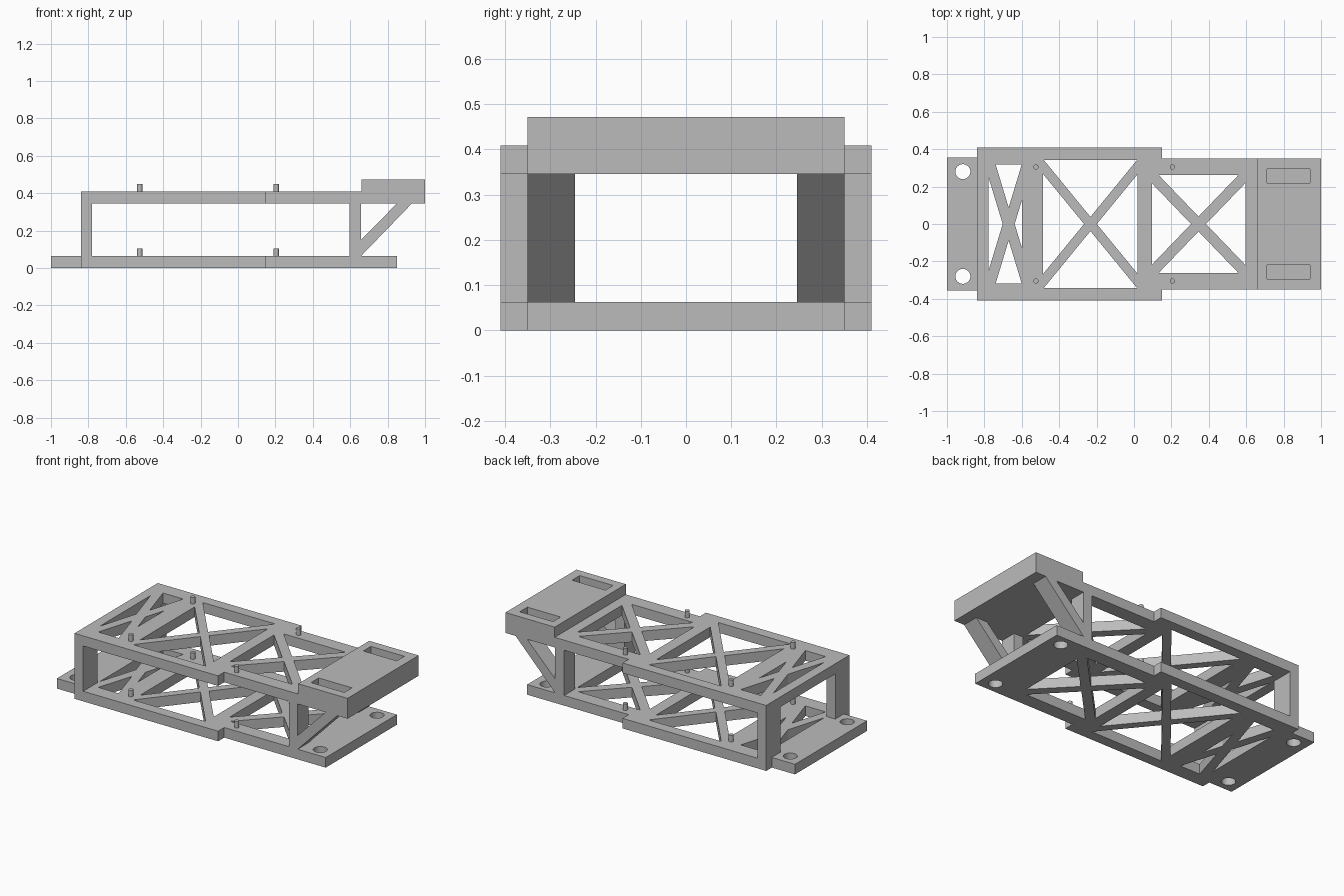
import bpy
import bmesh
import math

cube = bpy.data.objects.get("Cube")
if cube:
    bpy.data.objects.remove(cube)

GREY = (0.5, 0.5, 0.5, 1)
grey = bpy.data.materials.new("plain grey")
grey.use_nodes = True
grey.diffuse_color = GREY
grey.node_tree.nodes["Principled BSDF"].inputs["Base Color"].default_value = GREY

T = 0.063                 # plate thickness
TOP = 0.345               # underside of upper plate
WIDE, NARROW = 0.41, 0.35  # half widths
BACK, STEP, FRONT = -0.84, 0.15, 0.66


def add(name, mesh):
    mesh.materials.clear()
    mesh.materials.append(grey)
    obj = bpy.data.objects.new(name, mesh)
    bpy.context.collection.objects.link(obj)
    return obj


def box(name, x, y, z):
    bm = bmesh.new()
    bmesh.ops.create_cube(bm, size=1)
    for v in bm.verts:
        for i, (a, b) in enumerate((x, y, z)):
            v.co[i] = b if v.co[i] > 0 else a
    mesh = bpy.data.meshes.new(name)
    bm.to_mesh(mesh)
    bm.free()
    return add(name, mesh)


def slab(name, loops, z, thickness):
    """Extrude an outline; the loops after the first become holes."""
    curve = bpy.data.curves.new(name, "CURVE")
    curve.dimensions = "2D"
    curve.fill_mode = "BOTH"
    curve.extrude = thickness / 2
    for loop in loops:
        s = curve.splines.new("POLY")
        s.points.add(len(loop) - 1)
        s.use_cyclic_u = True
        for p, (x, y) in zip(s.points, loop):
            p.co = (x, y, 0, 1)
    temp = bpy.data.objects.new("temp", curve)
    bpy.context.collection.objects.link(temp)
    bpy.context.view_layer.update()
    mesh = bpy.data.meshes.new_from_object(
        temp.evaluated_get(bpy.context.evaluated_depsgraph_get()))
    bpy.data.objects.remove(temp)
    bm = bmesh.new()
    bm.from_mesh(mesh)
    bmesh.ops.remove_doubles(bm, verts=bm.verts, dist=0.0001)
    bmesh.ops.recalc_face_normals(bm, faces=bm.faces)
    bmesh.ops.translate(bm, verts=bm.verts, vec=(0, 0, z + thickness / 2))
    for f in bm.faces:
        f.smooth = False
    bm.to_mesh(mesh)
    bm.free()
    mesh.name = name
    return add(name, mesh)


def truss(x0, x1, y, cx, slope, gap_x, gap_y):
    """Four triangular openings that leave an X of braces."""
    half = (y - gap_y) / slope
    loops = [[(cx, s * gap_y), (cx + half, s * y), (cx - half, s * y)] for s in (1, -1)]
    for x, s in ((x0, -1), (x1, 1)):
        h = (abs(x - cx) - gap_x) * slope
        loops.append([(cx + s * gap_x, 0), (x, h), (x, -h)])
    return loops


def circle(cx, cy, r, n=32):
    return [(cx + r * math.cos(math.tau * i / n), cy + r * math.sin(math.tau * i / n))
            for i in range(n)]


def mirrored(half):
    return half + [(x, -y) for x, y in reversed(half)]


windows = (truss(-0.778, -0.598, 0.318, -0.67, 3.3, 0.032, 0.088)
           + truss(-0.487, 0.02, 0.343, -0.233, 1.22, 0.034, 0.038)
           + truss(0.095, 0.595, 0.262, 0.345, 1.04, 0.04, 0.04))

# Lower plate with end tabs and bolt holes
lower = mirrored([(-1, 0.355), (BACK, 0.355), (BACK, WIDE), (STEP, WIDE),
                  (STEP, NARROW), (0.85, NARROW)])
bolts = [circle(x, y, 0.04) for x in (-0.915, 0.763) for y in (-0.28, 0.28)]
slab("lower_plate", [lower] + windows + bolts, 0, T)

# Upper plate
upper = mirrored([(BACK, WIDE), (STEP, WIDE), (STEP, NARROW), (FRONT, NARROW)])
slab("upper_plate", [upper] + windows, TOP, T)

# Raised end block with two pockets
block = box("end_block", (FRONT, 1), (-NARROW, NARROW), (TOP, 0.472))
for s in (-1, 1):
    cutter = box("pocket_cutter", (0.71, 0.94), sorted((s * 0.22, s * 0.295)), (0.408, 0.6))
    cutter.hide_render = True
    mod = block.modifiers.new("pocket", "BOOLEAN")
    mod.object = cutter
    mod.solver = "EXACT"
    bpy.context.view_layer.update()
    cut = bpy.data.meshes.new_from_object(
        block.evaluated_get(bpy.context.evaluated_depsgraph_get()))
    block.modifiers.clear()
    block.data = cut
    bpy.data.objects.remove(cutter)

for s, side in ((1, "left"), (-1, "right")):
    # Posts
    box(f"rear_post_{side}", (BACK, -0.78), sorted((s * 0.27, s * WIDE)), (T, TOP))
    box(f"front_post_{side}", (0.595, 0.657), sorted((s * 0.245, s * NARROW)), (T, TOP))

    # Diagonal brace under the end block
    brace = slab(f"brace_{side}", [[(0.657, T), (0.93, TOP), (0.85, TOP), (0.657, 0.15)]],
                 0, 0.105)
    y_outer = NARROW if s > 0 else -0.245
    for v in brace.data.vertices:
        x, z, depth = v.co
        v.co = (x, y_outer - depth, z)

    # Locating pegs on both plates
    for x, end in ((-0.525, "rear"), (0.205, "front")):
        for z, level in ((T, "lower"), (TOP + T, "upper")):
            slab(f"peg_{level}_{end}_{side}", [circle(x, s * 0.305, 0.014, 24)], z, 0.04)
